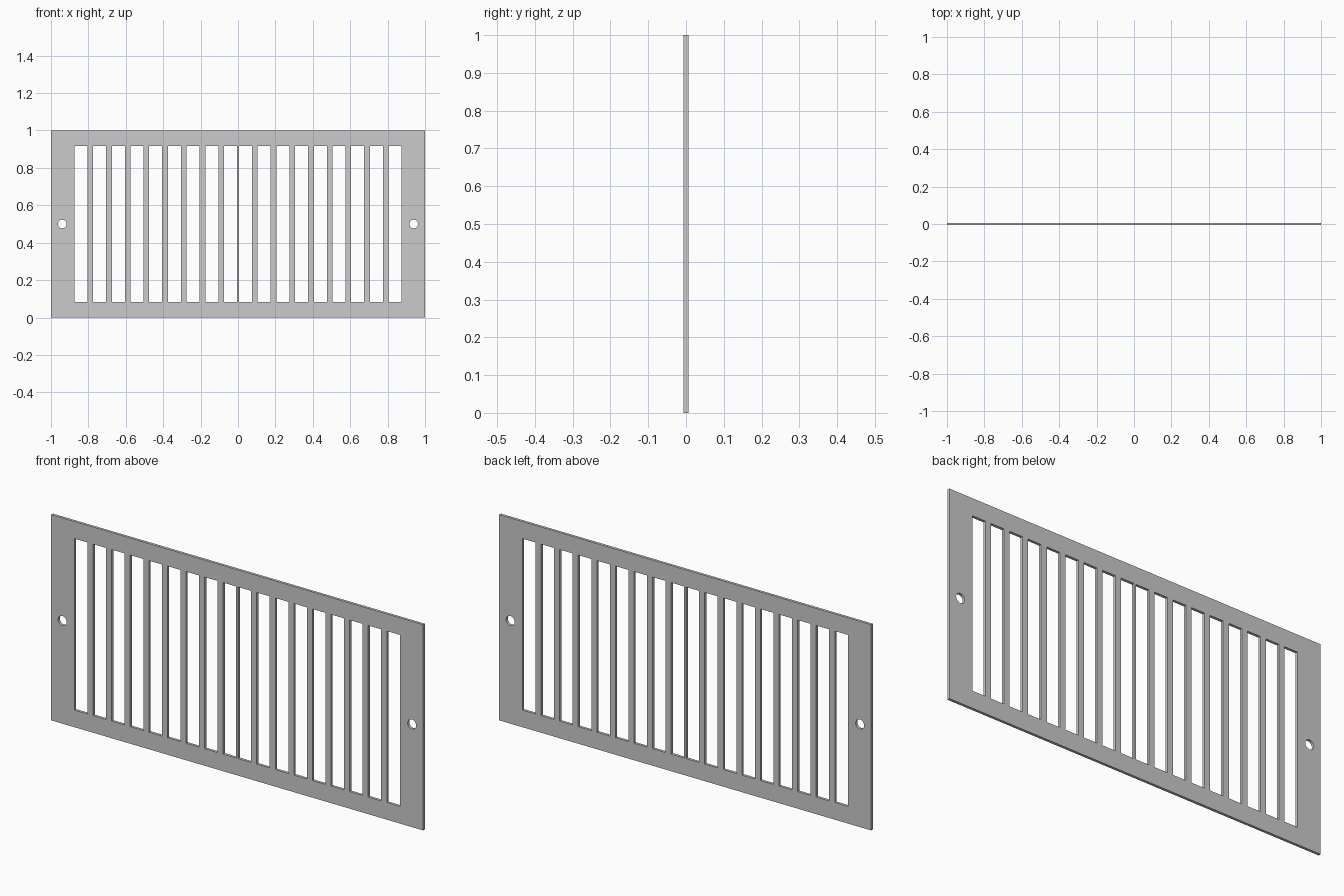
import bpy, bmesh
from math import cos, sin, pi, radians

if "Cube" in bpy.data.objects:
    bpy.data.objects.remove(bpy.data.objects["Cube"])

THICK = 0.013
curve = bpy.data.curves.new("vent_plate", 'CURVE')
curve.dimensions = '2D'
curve.fill_mode = 'BOTH'
curve.extrude = THICK / 2


def outline(points):
    s = curve.splines.new('POLY')
    s.points.add(len(points) - 1)
    for p, (x, z) in zip(s.points, points):
        p.co = (x, z, 0, 1)
    s.use_cyclic_u = True


def rect(x0, x1, z0, z1):
    outline([(x0, z0), (x1, z0), (x1, z1), (x0, z1)])


# Plate outline
rect(-1, 1, 0, 1)

# Mirrored slots and screw holes
for side in (-1, 1):
    for i in range(9):
        x = 0.005 + 0.1 * i
        a, b = sorted((side * x, side * (x + 0.07)))
        rect(a, b, 0.083, 0.917)
    outline([(side * 0.94 + 0.023 * cos(2 * pi * k / 32),
              0.5 + 0.023 * sin(2 * pi * k / 32)) for k in range(32)])

# Stand the plate up and turn it into a clean mesh
plate = bpy.data.objects.new("vent_plate", curve)
bpy.context.collection.objects.link(plate)
plate.rotation_euler.x = radians(90)
bpy.context.view_layer.objects.active = plate
plate.select_set(True)
bpy.ops.object.convert(target='MESH')
bpy.ops.object.transform_apply(location=False, rotation=True, scale=False)

plate = bpy.context.object
bm = bmesh.new()
bm.from_mesh(plate.data)
bmesh.ops.remove_doubles(bm, verts=bm.verts, dist=0.0005)
bmesh.ops.recalc_face_normals(bm, faces=bm.faces)
bm.to_mesh(plate.data)
bm.free()
bpy.ops.object.shade_smooth_by_angle(angle=radians(30))
